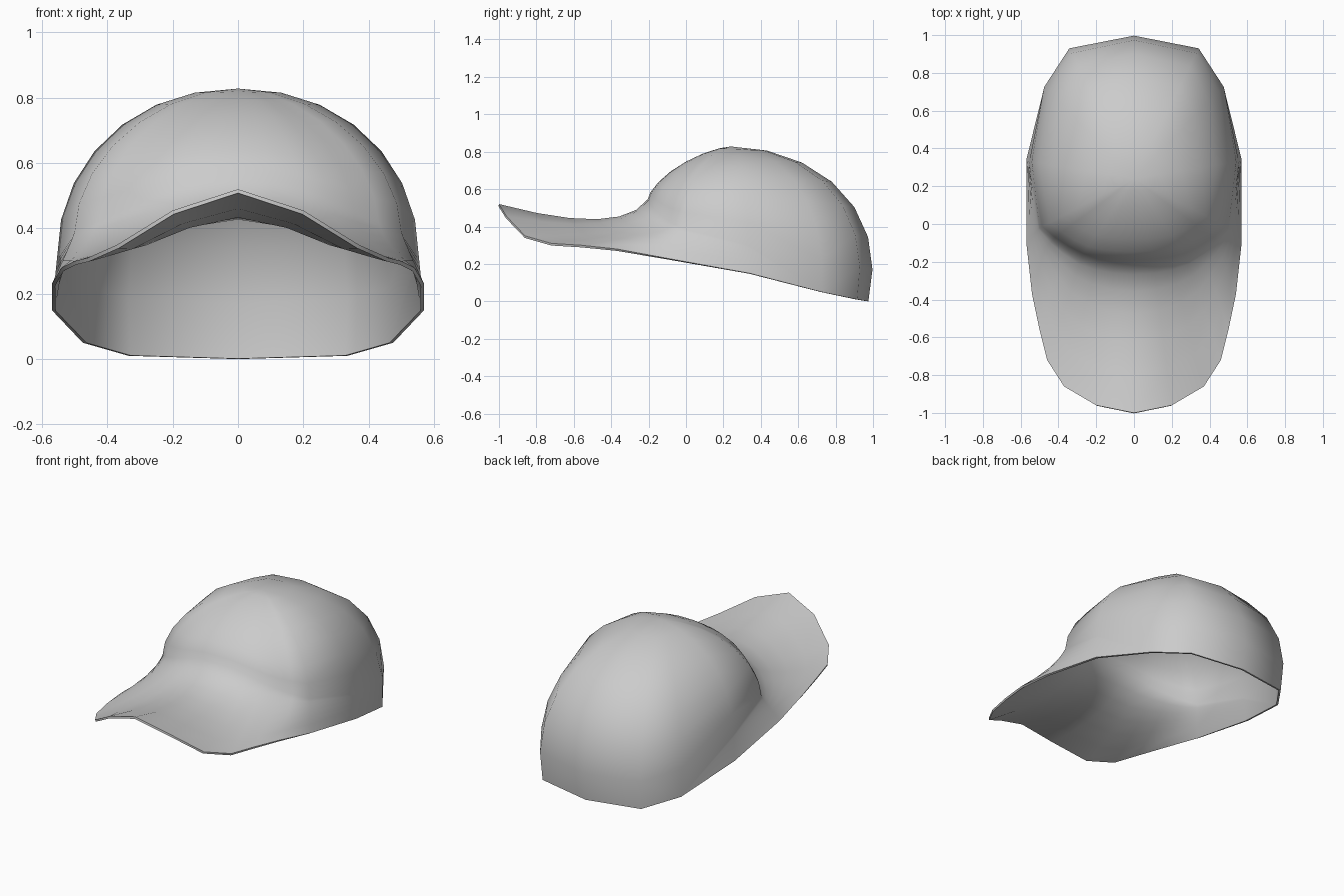
import bpy
import bmesh
from math import sin, cos, pi
from mathutils import Vector

default_cube = bpy.data.objects.get("Cube")
if default_cube:
    bpy.data.objects.remove(default_cube, do_unlink=True)

# One plain fabric colour
fabric = bpy.data.materials.new("grey fabric")
fabric.use_nodes = True
grey = (0.6, 0.6, 0.6, 1)
fabric.diffuse_color = grey
fabric.node_tree.nodes["Principled BSDF"].inputs["Base Color"].default_value = grey

# Left half of the cap, as spokes running from the crown button to the rim:
# (crown base point, roundness, bulge, lower edge point or None, brim sag)
button = Vector((0, 0.24, 0.828))
spokes = [
    ((0, 0.975, 0), 1.9, 0.13, None, 0),
    ((0.335, 0.915, 0.01), 1.95, 0.11, None, 0),
    ((0.475, 0.725, 0.05), 2, 0.06, None, 0),
    ((0.555, 0.33, 0.3), 2.1, 0, (0.57, 0.34, 0.15), 0),
    ((0.5, -0.02, 0.39), 1.85, 0, (0.57, -0.1, 0.23), 0.01),
    ((0.43, -0.08, 0.42), 1.75, 0, (0.54, -0.37, 0.28), 0.05),
    ((0.355, -0.13, 0.455), 1.65, 0, (0.5, -0.56, 0.3), 0.085),
    ((0.275, -0.17, 0.49), 1.6, 0, (0.46, -0.72, 0.31), 0.12),
    ((0.19, -0.19, 0.52), 1.55, 0, (0.37, -0.86, 0.35), 0.16),
    ((0.1, -0.2, 0.54), 1.52, 0, (0.2, -0.96, 0.455), 0.185),
    ((0, -0.205, 0.545), 1.5, 0, (0, -1, 0.52), 0.195),
]

CROWN_RINGS = 7
BRIM_RINGS = 6


def spoke_points(base, roundness, bulge, edge, sag):
    """Rounded arc from the button to the base, then a sagging curve along the brim."""
    base = Vector(base)
    points = []
    for ring in range(1, CROWN_RINGS + 1):
        angle = pi / 2 * ring / CROWN_RINGS
        out = sin(angle) ** (2 / roundness) + bulge * sin(2 * angle)
        up = max(cos(angle), 0) ** (2 / roundness)
        point = button.lerp(base, out)
        point.z = base.z + (button.z - base.z) * up
        points.append(point)
    tip = Vector(edge) if edge else base
    valley = base.lerp(tip, 0.18) - Vector((0, 0, sag))
    for ring in range(1, BRIM_RINGS + 1):
        t = ring / BRIM_RINGS
        points.append(base.lerp(valley, t).lerp(valley.lerp(tip, t), t))
    return points


# Crown and brim share one continuous sheet
bm = bmesh.new()
top = bm.verts.new(button)
columns = [[bm.verts.new(p) for p in spoke_points(*spoke)] for spoke in spokes]
for a, b in zip(columns, columns[1:]):
    bm.faces.new((top, b[0], a[0]))
    for ring in range(len(a) - 1):
        bm.faces.new((a[ring], b[ring], b[ring + 1], a[ring + 1]))
bmesh.ops.remove_doubles(bm, verts=bm.verts, dist=0.0005)
mesh = bpy.data.meshes.new("cap_crown_and_brim")
bm.to_mesh(mesh)
bm.free()
mesh.materials.append(fabric)
cap = bpy.data.objects.new("cap_crown_and_brim", mesh)
bpy.context.collection.objects.link(cap)

# Mirror the half and give the fabric its thickness
mirror = cap.modifiers.new("mirror", "MIRROR")
mirror.use_clip = True
shell = cap.modifiers.new("thickness", "SOLIDIFY")
shell.thickness = 0.012
shell.offset = -1

bpy.ops.object.select_all(action="DESELECT")
cap.select_set(True)
bpy.context.view_layer.objects.active = cap
for name in ("mirror", "thickness"):
    bpy.ops.object.modifier_apply(modifier=name)
bpy.ops.object.shade_smooth_by_angle(angle=pi * 0.42)
